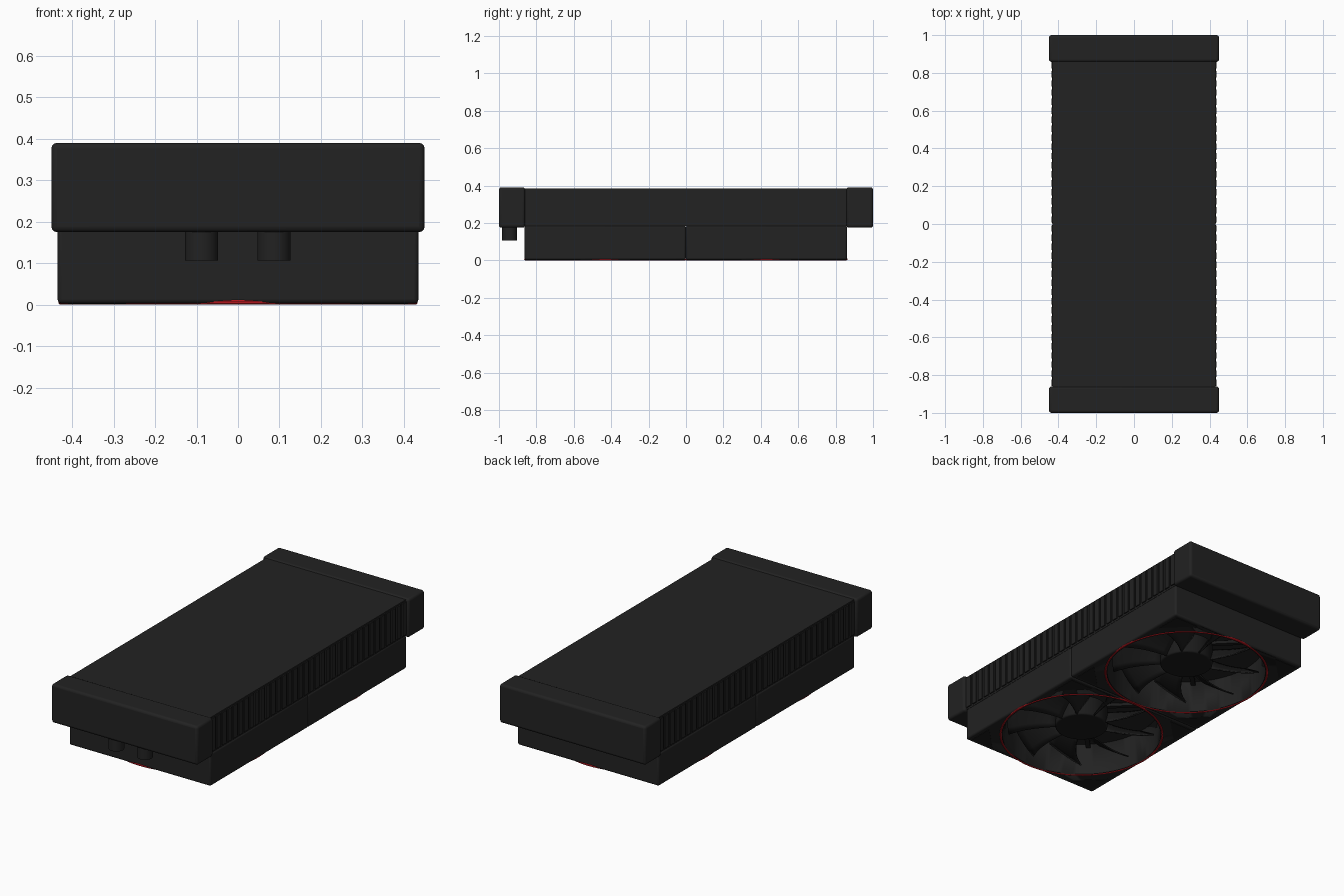
import bpy, bmesh, math
from mathutils import Matrix, Vector

cube = bpy.data.objects.get("Cube")
if cube:
    bpy.data.objects.remove(cube, do_unlink=True)


def material(name, rgb):
    m = bpy.data.materials.new(name)
    m.use_nodes = True
    m.diffuse_color = (*rgb, 1)
    node = next(n for n in m.node_tree.nodes if n.type == 'BSDF_PRINCIPLED')
    node.inputs["Base Color"].default_value = (*rgb, 1)
    node.inputs["Roughness"].default_value = 0.6
    return m


CASE = material("charcoal", (0.016, 0.016, 0.016))
FAN = material("fan black", (0.011, 0.011, 0.011))
RED = material("red", (0.75, 0.014, 0.022))


def finish(bm, name, mat, bevel=0, smooth=True):
    bmesh.ops.recalc_face_normals(bm, faces=bm.faces)
    me = bpy.data.meshes.new(name)
    bm.to_mesh(me)
    bm.free()
    me.materials.append(mat)
    ob = bpy.data.objects.new(name, me)
    bpy.context.collection.objects.link(ob)
    if bevel:
        mod = ob.modifiers.new("bevel", 'BEVEL')
        mod.width = bevel
        mod.segments = 3
    if smooth:
        bpy.ops.object.select_all(action='DESELECT')
        ob.select_set(True)
        bpy.context.view_layer.objects.active = ob
        bpy.ops.object.shade_smooth_by_angle(angle=math.radians(35))
    return ob


def add_box(bm, lo, hi):
    lo, hi = Vector(lo), Vector(hi)
    mat = Matrix.Translation((lo + hi) / 2) @ Matrix.Diagonal((*(hi - lo), 1))
    bmesh.ops.create_cube(bm, size=1, matrix=mat)


def box(name, lo, hi, mat, bevel=0):
    bm = bmesh.new()
    add_box(bm, lo, hi)
    return finish(bm, name, mat, bevel, smooth=bevel > 0)


def cylinder(name, x, y, z0, z1, r, mat, bevel=0, seg=64):
    bm = bmesh.new()
    bmesh.ops.create_cone(bm, cap_ends=True, segments=seg, radius1=r, radius2=r, depth=z1 - z0,
                          matrix=Matrix.Translation((x, y, (z0 + z1) / 2)))
    return finish(bm, name, mat, bevel)


def ring(name, y, z, major, minor, mat, seg=96, sides=10):
    bm = bmesh.new()
    circle = bmesh.ops.create_circle(bm, segments=sides, radius=minor,
                                     matrix=Matrix.Translation((major, y, z)) @ Matrix.Rotation(math.pi / 2, 4, 'X'))
    bmesh.ops.spin(bm, geom=circle["verts"] + list(bm.edges), cent=(0, y, z), axis=(0, 0, 1),
                   angle=math.tau, steps=seg, use_merge=True)
    bmesh.ops.remove_doubles(bm, verts=bm.verts, dist=0.0001)
    return finish(bm, name, mat)


# Radiator core with vertical fins along both long sides
box("radiator_core", (-0.431, -0.87, 0.185), (0.431, 0.87, 0.384), CASE)
bm = bmesh.new()
for side in (-1, 1):
    for i in range(36):
        y = (i - 17.5) * 0.048
        a, b = sorted((side * 0.425, side * 0.438))
        add_box(bm, (a, y - 0.017, 0.195), (b, y + 0.017, 0.376))
finish(bm, "side_fins", CASE, smooth=False)

# End tanks
for name, y0, y1 in (("front_tank", -1, -0.86), ("back_tank", 0.858, 1)):
    box(name, (-0.45, y0, 0.175), (0.45, y1, 0.39), CASE, 0.013)

# Hose fittings under the front tank
for name, x in (("right_fitting", -0.088), ("left_fitting", 0.087)):
    cylinder(name, x, -0.943, 0.107, 0.19, 0.04, CASE, seg=32)


def fan_blades(y, count=9):
    """Pitched blades that rise counter-clockwise."""
    bm = bmesh.new()
    nr, nt = 6, 5
    for k in range(count):
        base = math.tau * k / count + 0.2
        grid = []
        for i in range(nr + 1):
            u = i / nr
            r = 0.125 + 0.265 * u
            row = []
            for j in range(nt + 1):
                v = 2 * j / nt - 1
                a = base + 0.22 * v - 0.15 * u * u
                z = 0.098 + (0.045 + 0.01 * u) * v
                row.append(bm.verts.new((r * math.cos(a), y + r * math.sin(a), z)))
            grid.append(row)
        for i in range(nr):
            for j in range(nt):
                bm.faces.new((grid[i][j], grid[i + 1][j], grid[i + 1][j + 1], grid[i][j + 1]))
    return bm


# Two identical fans below the radiator
for name, y in (("front_fan", -0.432), ("back_fan", 0.43)):
    frame = box(name + "_frame", (-0.435, y - 0.431, 0.003), (0.435, y + 0.431, 0.186), CASE, 0.01)
    cutter = cylinder(name + "_cutter", 0, y, -0.1, 0.3, 0.418, CASE, seg=96)
    cutter.hide_render = True
    cutter.hide_set(True)
    cut = frame.modifiers.new("opening", 'BOOLEAN')
    cut.object = cutter
    cut.solver = 'EXACT'

    ring(name + "_ring", y, 0.006, 0.4272, 0.006, RED)
    cylinder(name + "_hub", 0, y, 0.05, 0.165, 0.138, FAN, 0.008)

    blades = finish(fan_blades(y), name + "_blades", FAN)
    solid = blades.modifiers.new("thickness", 'SOLIDIFY')
    solid.thickness = 0.008
    solid.offset = 0

    # Motor struts behind the blades
    bm = bmesh.new()
    for k in range(4):
        start = len(bm.verts)
        add_box(bm, (0.1, -0.012, 0.162), (0.425, 0.012, 0.18))
        bm.verts.ensure_lookup_table()
        turn = Matrix.Translation((0, y, 0)) @ Matrix.Rotation(math.pi / 4 + k * math.pi / 2, 4, 'Z')
        bmesh.ops.transform(bm, matrix=turn, verts=bm.verts[start:])
    finish(bm, name + "_struts", FAN, smooth=False)

    # Thin dark corner pads on the underside
    bm = bmesh.new()
    for sx in (-1, 1):
        for sy in (-1, 1):
            pts = [(0.41, 0.41), (0.41, 0.27), (0.27, 0.41)]
            low = [bm.verts.new((sx * px, y + sy * py, 0.001)) for px, py in pts]
            face = bm.faces.new(low)
            top = bmesh.ops.extrude_face_region(bm, geom=[face])["geom"]
            bmesh.ops.translate(bm, vec=(0, 0, 0.004),
                                verts=[g for g in top if isinstance(g, bmesh.types.BMVert)])
    finish(bm, name + "_corner_pads", FAN, smooth=False)
